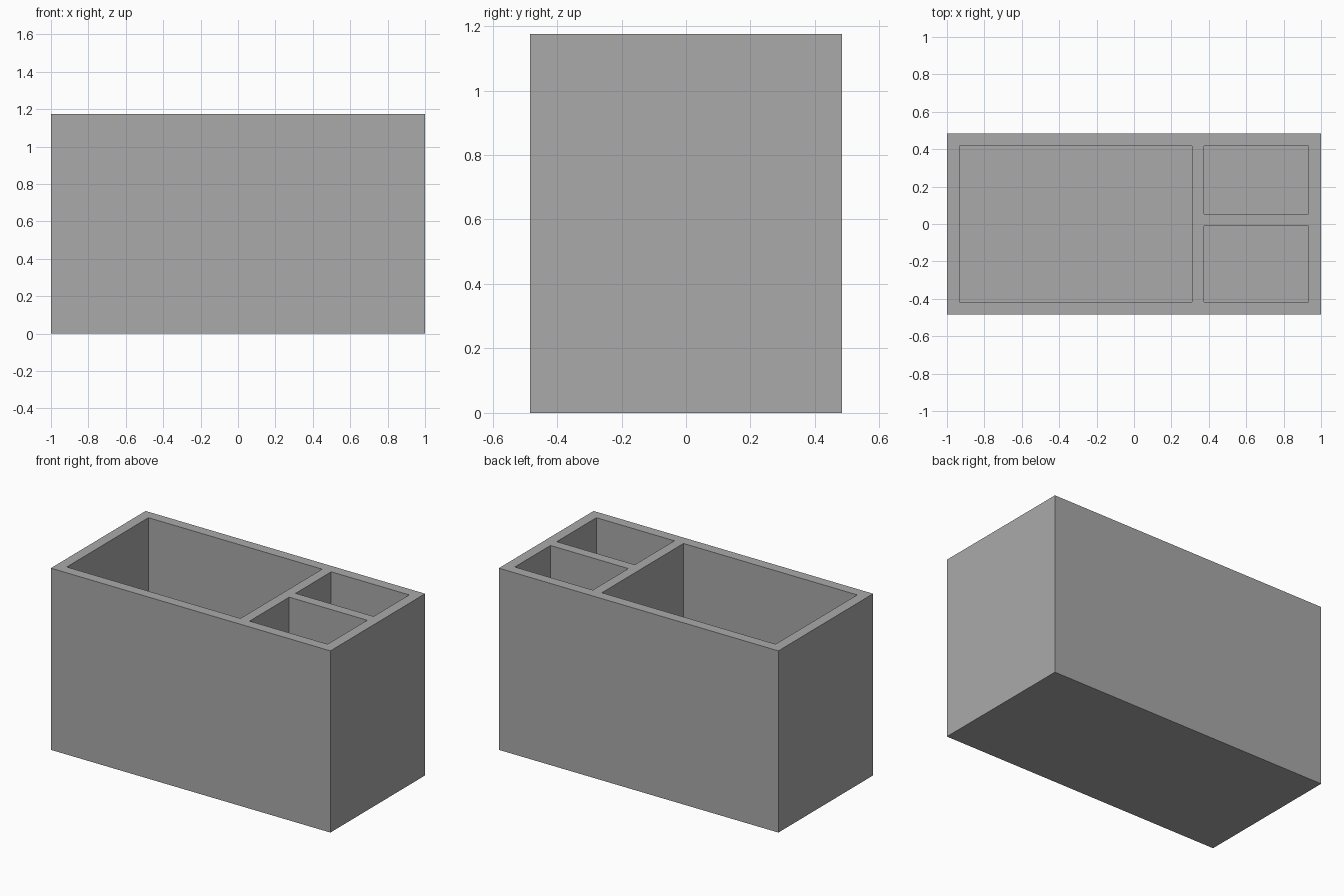
import bpy

if "Cube" in bpy.data.objects:
    bpy.data.objects.remove(bpy.data.objects["Cube"], do_unlink=True)

HALF_Y, HEIGHT = 0.484, 1.175
WALL = 0.067
FLOOR = 0.067

# Plain grey material
grey = bpy.data.materials.new("plain_grey")
grey.use_nodes = True
colour = (0.4, 0.4, 0.4, 1)
grey.diffuse_color = colour
grey.node_tree.nodes["Principled BSDF"].inputs["Base Color"].default_value = colour


def box(name, x, y, z):
    """Box spanning the given (low, high) ranges."""
    centre = [(a + b) / 2 for a, b in (x, y, z)]
    bpy.ops.mesh.primitive_cube_add(size=1, location=centre)
    obj = bpy.context.object
    obj.name = name
    obj.scale = [b - a for a, b in (x, y, z)]
    bpy.ops.object.transform_apply(location=True, rotation=False, scale=True)
    obj.data.materials.append(grey)
    return obj


# Solid outer block
body = box("organizer_box", (-1, 1), (-HALF_Y, HALF_Y), (0, HEIGHT))

# Open compartments: one wide, two small on the left side
inner_x, inner_y = 1 - WALL, HALF_Y - WALL
compartments = {
    "large_compartment": ((-inner_x, 0.31), (-inner_y, inner_y)),
    "small_front_compartment": ((0.375, inner_x), (-inner_y, -0.012)),
    "small_back_compartment": ((0.375, inner_x), (0.053, inner_y)),
}
for name, (x, y) in compartments.items():
    cutter = box(name + "_cutter", x, y, (FLOOR, HEIGHT + 0.2))
    cutter.hide_render = True
    cut = body.modifiers.new(name, "BOOLEAN")
    cut.operation = "DIFFERENCE"
    cut.solver = "EXACT"
    cut.object = cutter
    bpy.context.view_layer.objects.active = body
    bpy.ops.object.modifier_apply(modifier=cut.name)
    bpy.data.objects.remove(cutter, do_unlink=True)
